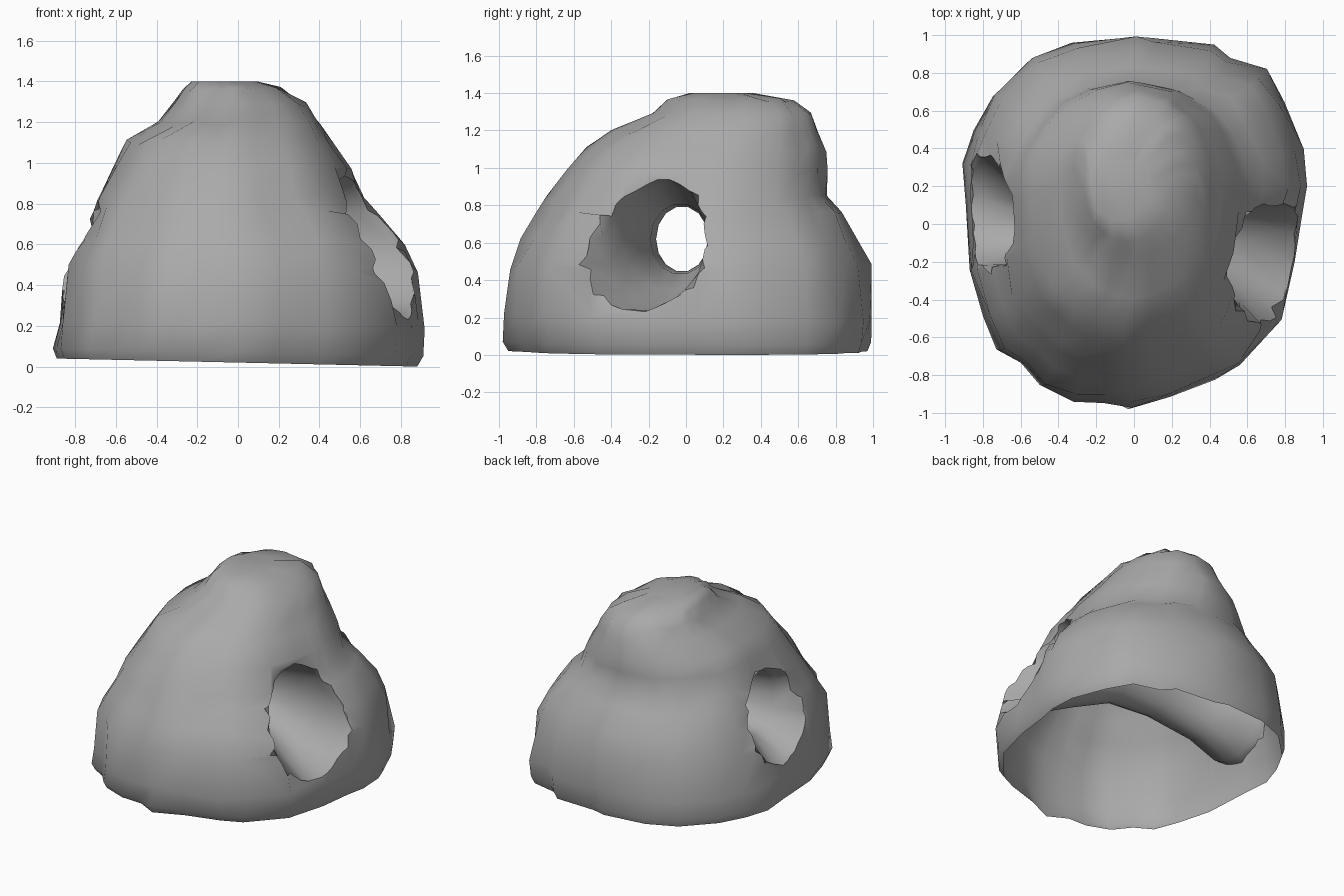
import bpy, bmesh, math, random
from mathutils import Vector

cube = bpy.data.objects.get("Cube")
if cube:
    bpy.data.objects.remove(cube)
random.seed(4)

stone = bpy.data.materials.new("grey stone")
stone.use_nodes = True
GREY = (0.40, 0.40, 0.40, 1)
stone.diffuse_color = GREY
stone.node_tree.nodes["Principled BSDF"].inputs["Base Color"].default_value = GREY


def loft(name, rings):
    """Closed solid skinned over a list of equal-length point rings."""
    bm = bmesh.new()
    loops = [[bm.verts.new(p) for p in ring] for ring in rings]
    n = len(loops[0])
    for a, b in zip(loops, loops[1:]):
        for i in range(n):
            j = (i + 1) % n
            bm.faces.new((a[i], a[j], b[j], b[i]))
    bm.faces.new(loops[0][::-1])
    bm.faces.new(loops[-1])
    bmesh.ops.recalc_face_normals(bm, faces=bm.faces)
    mesh = bpy.data.meshes.new(name)
    bm.to_mesh(mesh)
    bm.free()
    obj = bpy.data.objects.new(name, mesh)
    bpy.context.collection.objects.link(obj)
    return obj


# Ground outline of the rock, counter-clockwise from the back
outline = [(0, 1), (-.33, .97), (-.55, .88), (-.75, .68), (-.85, .5), (-.91, .32),
           (-.89, .1), (-.87, -.25), (-.8, -.5), (-.73, -.68), (-.6, -.75), (-.5, -.87),
           (-.33, -.93), (-.17, -.93), (-.03, -1), (.18, -.9), (.42, -.82), (.56, -.75),
           (.77, -.5), (.85, -.2), (.88, .05), (.91, .2), (.9, .4), (.8, .65),
           (.7, .82), (.5, .87), (.42, .95), (.1, .97)]

# Height, then x and y extents of each layer
layers = [(.02, -.89, .88, -.95, .97), (.07, -.91, .91, -.98, .99), (.2, -.89, .91, -1, 1),
          (.48, -.86, .88, -.97, .98), (.62, -.8, .82, -.88, .91), (.76, -.73, .7, -.79, .84),
          (.84, -.69, .62, -.74, .75), (.98, -.61, .56, -.64, .75), (1.1, -.55, .47, -.54, .75),
          (1.19, -.4, .41, -.4, .71), (1.29, -.32, .34, -.18, .67),
          (1.36, -.27, .22, -.1, .58), (1.4, -.23, .1, .02, .36)]


def layer_ring(k, z, x0, x1, y0, y1):
    ring = []
    for x, y in outline:
        # upper layers are pulled toward a plain ellipse
        r = math.hypot(x / .91, y)
        t = min(1, z / 1.2) * .6
        f = 1 - t + t / r
        px = (x0 + x1) / 2 + x / .91 * f * (x1 - x0) / 2
        py = (y0 + y1) / 2 + y * f * (y1 - y0) / 2
        wob = .014 if 1 < k < len(layers) - 1 else 0
        s = 1 + random.uniform(-wob, wob)
        pz = z + random.uniform(-wob, wob) - .022 * x * (1 - z / 1.4)
        ring.append((px * s, py * s, pz))
    return ring


rock = loft("rock_shell", [layer_ring(k, *l) for k, l in enumerate(layers)])

# Flared tunnel: x, centre y, centre z, radius y, radius z
stations = [(-1.1, .09, .72, .42, .46), (-.8, .07, .67, .31, .38), (-.58, .0, .63, .19, .23),
            (-.2, -.02, .62, .14, .175), (.15, -.03, .62, .16, .19), (.4, -.1, .62, .23, .28),
            (.56, -.16, .62, .28, .34), (.8, -.27, .6, .38, .37), (1.1, -.42, .6, .5, .4)]
SIDES = 14
tunnel = loft("tunnel_cutter", [
    [(x, cy + ry * math.cos(i * math.tau / SIDES), cz + rz * math.sin(i * math.tau / SIDES))
     for i in range(SIDES)] for x, cy, cz, ry, rz in stations])

cut = rock.modifiers.new("tunnel", 'BOOLEAN')
cut.operation = 'DIFFERENCE'
cut.solver = 'EXACT'
cut.object = tunnel
bpy.context.view_layer.update()
bpy.context.view_layer.objects.active = rock
bpy.ops.object.modifier_apply(modifier=cut.name)
bpy.data.objects.remove(tunnel)

# Open the underside and soften the tunnel lips
bm = bmesh.new()
bm.from_mesh(rock.data)
floor = [f for f in bm.faces if f.normal.z < -.9 and f.calc_center_median().z < .06]
bmesh.ops.delete(bm, geom=floor, context='FACES')
bmesh.ops.remove_doubles(bm, verts=bm.verts, dist=.012)
lips = [e for e in bm.edges if len(e.link_faces) == 2 and e.calc_face_angle(0) > .7
        and .15 < sum(v.co.z for v in e.verts) / 2 < 1.15]
rim = list({v for e in lips for v in e.verts})
for _ in range(2):
    bmesh.ops.smooth_vert(bm, verts=rim, factor=.4, use_axis_x=True, use_axis_y=True, use_axis_z=True)
bm.to_mesh(rock.data)
bm.free()

rock.data.materials.clear()
rock.data.materials.append(stone)
for p in rock.data.polygons:
    p.material_index = 0
bpy.ops.object.select_all(action='DESELECT')
rock.select_set(True)
bpy.ops.object.shade_smooth_by_angle(angle=math.radians(50))
